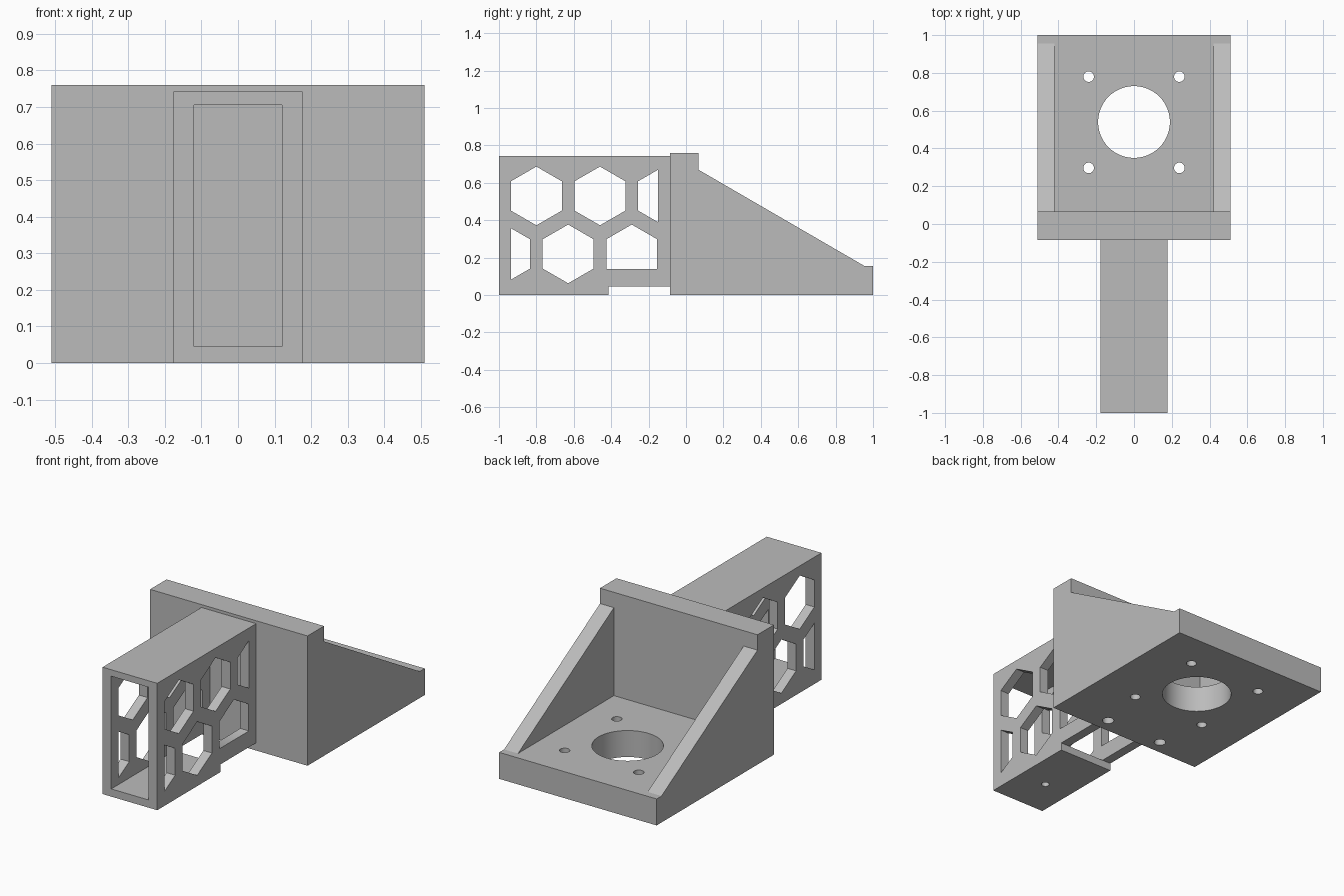
import bpy, bmesh, math
from mathutils import Vector

if "Cube" in bpy.data.objects:
    bpy.data.objects.remove(bpy.data.objects["Cube"])

grey = bpy.data.materials.new("plain_grey")
grey.use_nodes = True
GREY = (0.5, 0.5, 0.5, 1)
grey.diffuse_color = GREY
grey.node_tree.nodes["Principled BSDF"].inputs["Base Color"].default_value = GREY


def make_object(name, bm):
    bmesh.ops.recalc_face_normals(bm, faces=bm.faces)
    mesh = bpy.data.meshes.new(name)
    bm.to_mesh(mesh)
    bm.free()
    mesh.materials.append(grey)
    obj = bpy.data.objects.new(name, mesh)
    bpy.context.collection.objects.link(obj)
    return obj


def prism(name, points, half_width, clips=()):
    """Side profile of (y, z) points, trimmed by planes, extruded across x."""
    bm = bmesh.new()
    bm.faces.new([bm.verts.new((-half_width, y, z)) for y, z in points])
    for co, normal in clips:
        bmesh.ops.bisect_plane(bm, geom=bm.verts[:] + bm.edges[:] + bm.faces[:],
                               plane_co=co, plane_no=normal, clear_outer=True)
    new = bmesh.ops.extrude_face_region(bm, geom=bm.faces[:])["geom"]
    bmesh.ops.translate(bm, vec=(2 * half_width, 0, 0),
                        verts=[v for v in new if isinstance(v, bmesh.types.BMVert)])
    return make_object(name, bm)


def box(name, half_width, y0, y1, z0, z1):
    return prism(name, [(y0, z0), (y1, z0), (y1, z1), (y0, z1)], half_width)


def drill(x, y, radius, top, segments=32):
    bm = bmesh.new()
    bmesh.ops.create_cone(bm, cap_ends=True, segments=segments, radius1=radius,
                          radius2=radius, depth=top + 0.1)
    bmesh.ops.translate(bm, vec=(x, y, (top - 0.1) / 2), verts=bm.verts)
    return make_object("drill", bm)


def cut(target, cutters):
    bpy.context.view_layer.objects.active = target
    for cutter in cutters:
        mod = target.modifiers.new("cut", "BOOLEAN")
        mod.operation = "DIFFERENCE"
        mod.solver = "EXACT"
        mod.object = cutter
        bpy.ops.object.modifier_apply(modifier=mod.name)
        bpy.data.objects.remove(cutter)


# Bracket: upright plate, base and two sloping gussets
PLATE_FRONT, PLATE_BACK, BASE_TOP = -0.085, 0.067, 0.155
bracket = prism("motor_bracket", [
    (PLATE_FRONT, 0), (1, 0), (1, BASE_TOP), (0.955, BASE_TOP),
    (PLATE_BACK, 0.67), (PLATE_BACK, 0.76), (PLATE_FRONT, 0.76)], 0.51)
cutters = [box("pocket", 0.42, PLATE_BACK, 1.2, BASE_TOP, 1)]
# Central bore, four mounting holes and two blind holes under the plate
cutters.append(drill(0, 0.54, 0.19, 0.3, 64))
for side in (-1, 1):
    cutters += [drill(side * 0.24, y, 0.028, 0.3) for y in (0.297, 0.78)]
    cutters.append(drill(side * 0.187, 0, 0.032, 0.4))
cut(bracket, cutters)

# Hollow arm with an underside notch
arm = box("hollow_arm", 0.177, -1, PLATE_FRONT, 0, 0.743)
cutters = [box("cavity", 0.121, -1.2, 0.1, 0.045, 0.705),
           box("notch", 0.3, -0.415, 0.1, -0.1, 0.0451),
           drill(0, -0.763, 0.022, 0.1)]

# Honeycomb windows through both side walls, trimmed to a border
RADIUS, HALF = 0.157, 0.136
border = [((0, -0.935, 0), (0, -1, 0)), ((0, -0.15, 0), (0, 1, 0))]
floor = [((0, 0, 0.14), (0, 0, -1))]
for row_z, centres in ((0.53, (-0.8, -0.46, -0.12)), (0.22, (-0.97, -0.63, -0.29))):
    for c in centres:
        corners = []
        for i in range(6):
            a = math.pi / 2 + i * math.pi / 3
            corners.append((c + HALF / math.cos(math.pi / 6) * math.cos(a),
                            row_z + RADIUS * math.sin(a)))
        over_notch = c == -0.29
        cutters.append(prism("window", corners, 0.3,
                             border + (floor if over_notch else [])))
cut(arm, cutters)

# Smooth the bores, keep the flat edges crisp
for obj in (bracket, arm):
    bpy.ops.object.select_all(action="DESELECT")
    obj.select_set(True)
    bpy.context.view_layer.objects.active = obj
    bpy.ops.object.shade_smooth_by_angle(angle=math.radians(30))
